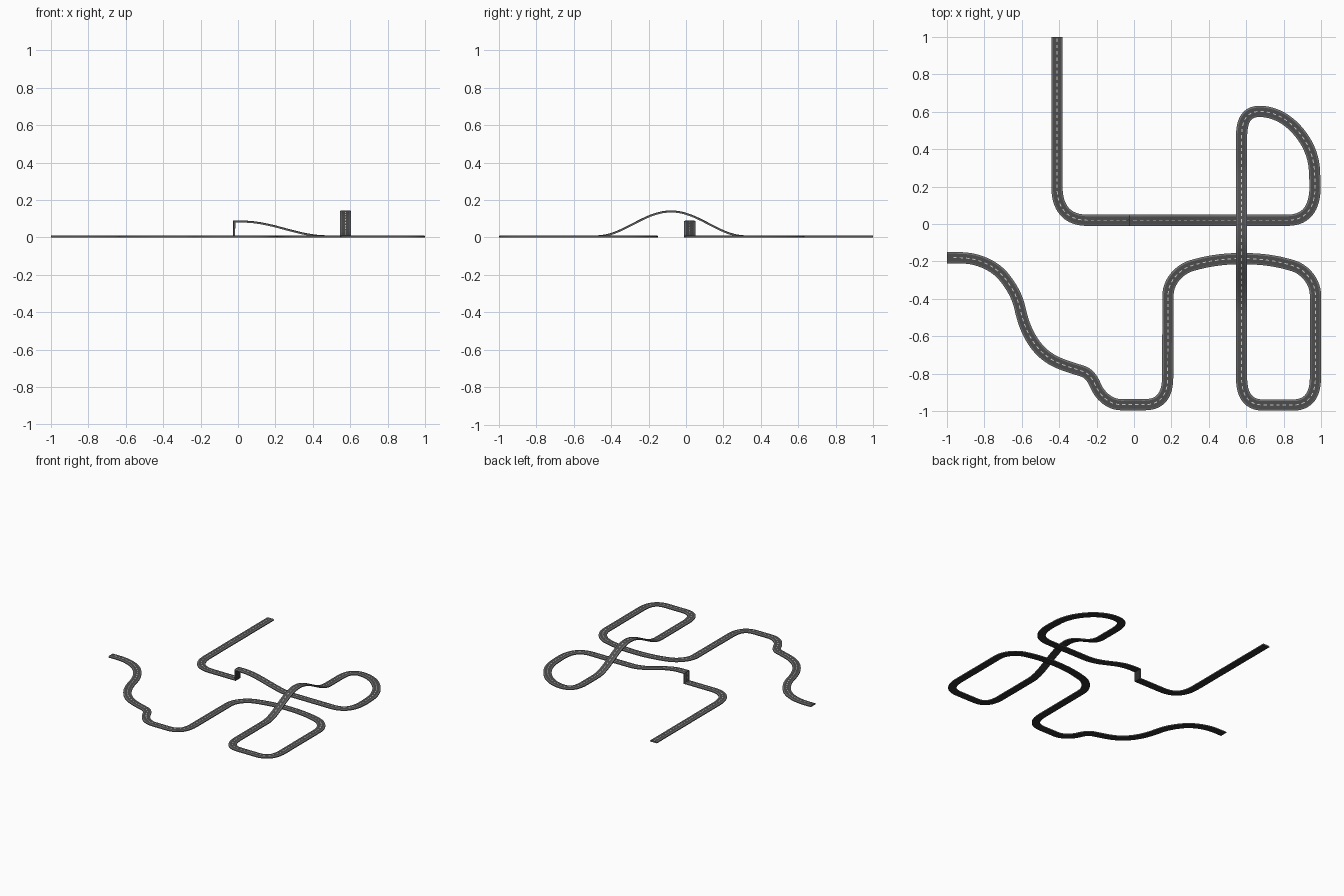
import bpy, bmesh, math
from mathutils import Vector

if "Cube" in bpy.data.objects:
    bpy.data.objects.remove(bpy.data.objects["Cube"])

HALF, THICK = 0.03, 0.011

# Route anchors: x, y, heading in degrees
ROUTE = [
    (-0.412, 1.0, -90), (-0.412, 0.2, -90), (-0.25, 0.02, 0),
    (-0.015, 0.02, 0), (0.48, 0.02, 0), (0.82, 0.02, 0), (0.968, 0.2, 90),
    (0.965, 0.28, 92), (0.865, 0.51, 133), (0.67, 0.602, 180), (0.575, 0.46, -90),
    (0.575, -0.82, -90), (0.69, -0.968, 0), (0.85, -0.968, 0),
    (0.97, -0.82, 90), (0.97, -0.38, 90), (0.85, -0.223, 163),
    (0.575, -0.185, 180), (0.31, -0.222, 196), (0.182, -0.38, 270),
    (0.18, -0.82, -90), (0.06, -0.966, 180), (-0.07, -0.966, 180),
    (-0.205, -0.865, 113), (-0.275, -0.787, 162), (-0.41, -0.74, 156),
    (-0.545, -0.62, 122), (-0.61, -0.45, 103), (-0.69, -0.29, 128),
    (-0.83, -0.196, 162), (-1.0, -0.18, 180)]


def height(x, y):
    # Overpass hump
    if abs(x - 0.575) < 0.004 and abs(y + 0.08) < 0.40 and not abs(y + 0.185) < 0 :
        return 0.0665 * (1 + math.cos(math.pi * (y + 0.08) / 0.40))
    # Jump ramp
    if abs(y - 0.02) < 0.004 and -0.015 < x < 0.48:
        return 0.0395 * (1 + math.cos(math.pi * max(x - 0.02, 0) / 0.46))
    return 0.0


def build_path():
    pts = [Vector((ROUTE[0][0], ROUTE[0][1], 0))]
    for i, (a, b) in enumerate(zip(ROUTE, ROUTE[1:])):
        p, q = Vector(a[:2]), Vector(b[:2])
        dist = (q - p).length
        da, db = math.radians(a[2]), math.radians(b[2])
        turn = abs((b[2] - a[2] + 180) % 360 - 180)
        k = dist * (0.46 if turn > 80 else 0.35)
        h1 = p + k * Vector((math.cos(da), math.sin(da)))
        h2 = q - k * Vector((math.cos(db), math.sin(db)))
        n = max(10, int(dist / 0.015))
        straight = turn < 1
        hilly = straight and (i == 3 or i == 10)
        if i == 3:
            # Sheer face at the end of the jump ramp
            pts.append(Vector((-0.0145, 0.02, height(-0.014, 0.02))))
        if straight and not hilly:
            n = 8
        for j in range(1, n + 1):
            t = j / n
            if straight:
                c = p.lerp(q, t)
            else:
                s = 1 - t
                c = s**3 * p + 3*s*s*t * h1 + 3*s*t*t * h2 + t**3 * q
            pts.append(Vector((c.x, c.y, height(c.x, c.y) if hilly else 0)))
    return pts


def frames(pts):
    segs = [(b - a).normalized() for a, b in zip(pts, pts[1:])]
    lefts = [Vector((-t.y, t.x, 0)).normalized() for t in segs]
    norms = [t.cross(s) for t, s in zip(segs, lefts)]
    out = []
    for i in range(len(pts)):
        a, b = max(i - 1, 0), min(i, len(segs) - 1)
        up = (norms[a] + norms[b]) / (1 + norms[a].dot(norms[b]))
        out.append(((lefts[a] + lefts[b]).normalized(), up))
    return out


def material(name, shade):
    m = bpy.data.materials.new(name)
    m.diffuse_color = (shade, shade, shade, 1)
    m.use_nodes = True
    m.node_tree.nodes["Principled BSDF"].inputs["Base Color"].default_value = m.diffuse_color
    return m


def make_object(name, bm, mats):
    me = bpy.data.meshes.new(name)
    bm.to_mesh(me)
    bm.free()
    ob = bpy.data.objects.new(name, me)
    bpy.context.collection.objects.link(ob)
    for m in mats:
        me.materials.append(m)
    return ob


path = build_path()
frame = frames(path)

# Road slab: asphalt, lighter shoulders and dark underside in one sweep
profile = [(HALF, 0), (HALF, 0.008), (0.021, THICK), (-0.021, THICK),
           (-HALF, 0.008), (-HALF, 0)]
slots = [1, 1, 0, 1, 1, 2]
bm = bmesh.new()
rings = [[bm.verts.new(p + side * u + up * v) for u, v in profile]
         for p, (side, up) in zip(path, frame)]
for a, b in zip(rings, rings[1:]):
    for k in range(6):
        m = (k + 1) % 6
        f = bm.faces.new((a[k], a[m], b[m], b[k]))
        f.material_index = slots[k]
for ring in (rings[0], rings[-1]):
    bm.faces.new(ring).material_index = 1
bmesh.ops.recalc_face_normals(bm, faces=bm.faces)
road = make_object("road", bm, [material("asphalt", 0.075),
                                material("shoulder", 0.16),
                                material("underside", 0.03)])
bpy.context.view_layer.objects.active = road
road.select_set(True)
bpy.ops.object.shade_smooth_by_angle(angle=math.radians(12))

# Dashed centre line
lengths = [0.0]
for a, b in zip(path, path[1:]):
    lengths.append(lengths[-1] + (b - a).length)


def sample(d):
    i = 0
    while i < len(path) - 2 and lengths[i + 1] < d:
        i += 1
    t = (d - lengths[i]) / (lengths[i + 1] - lengths[i])
    (s0, u0), (s1, u1) = frame[i], frame[i + 1]
    return path[i].lerp(path[i + 1], t), s0.lerp(s1, t), u0.lerp(u1, t)


bm = bmesh.new()
period, dash = 0.034, 0.018
for n in range(int(lengths[-1] / period)):
    ends = []
    for d in (n * period + 0.008, n * period + 0.008 + dash):
        p, side, up = sample(d)
        ends.append([bm.verts.new(p + up * (THICK + 0.0008) + side * w)
                     for w in (0.0025, -0.0025)])
    bm.faces.new((ends[0][0], ends[0][1], ends[1][1], ends[1][0]))
make_object("centre_line", bm, [material("line_paint", 0.6)])
